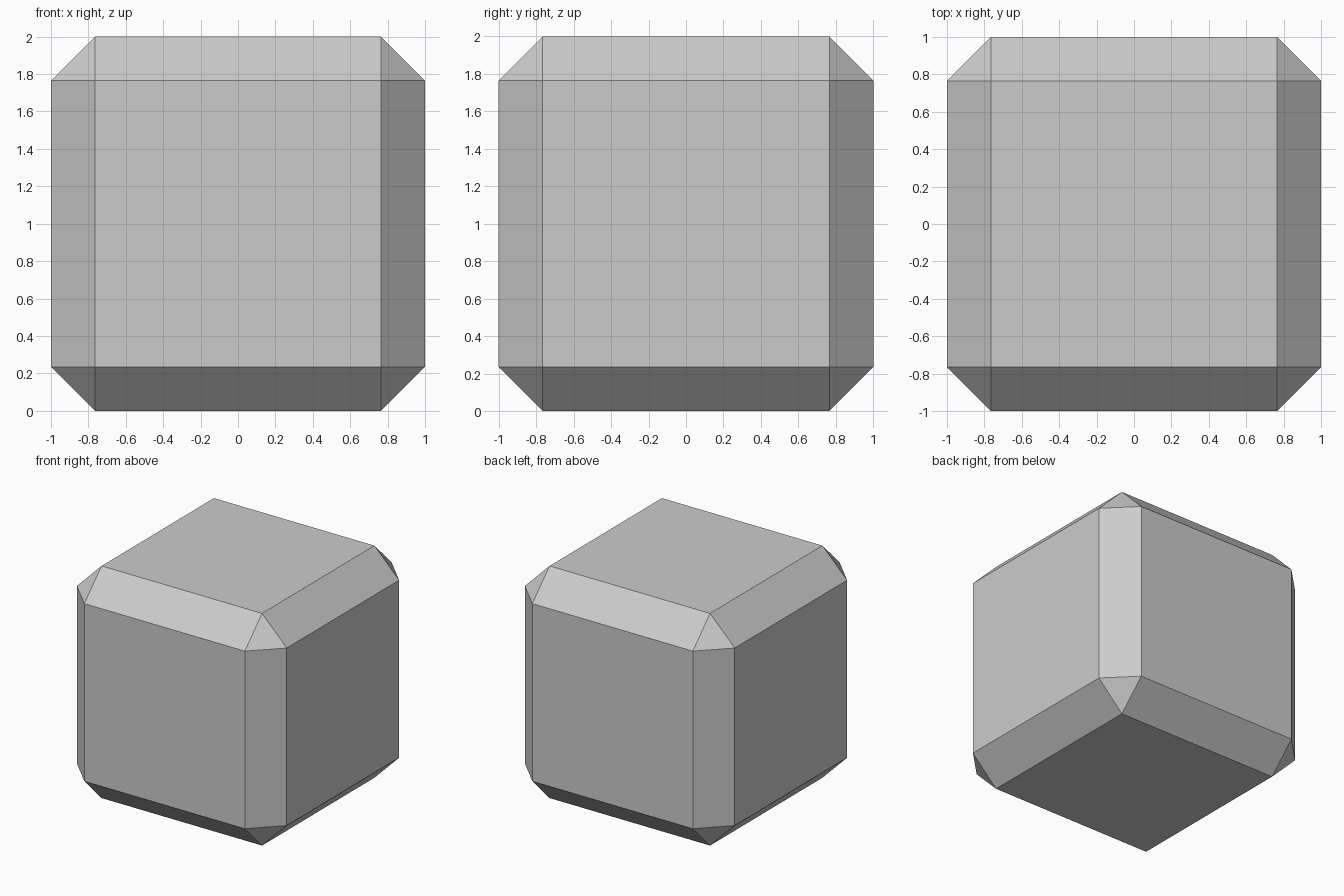
import bpy
import bmesh

if "Cube" in bpy.data.objects:
    bpy.data.objects.remove(bpy.data.objects["Cube"])

# Chamfered cube: flat single-segment bevel on every edge
bm = bmesh.new()
bmesh.ops.create_cube(bm, size=2.0)
bmesh.ops.bevel(bm, geom=bm.edges[:], offset=0.235, offset_type='OFFSET',
                segments=1, profile=0.5, affect='EDGES')
bmesh.ops.translate(bm, verts=bm.verts, vec=(0, 0, 1))
bmesh.ops.recalc_face_normals(bm, faces=bm.faces)

mesh = bpy.data.meshes.new("chamfered_cube")
bm.to_mesh(mesh)
bm.free()
bpy.context.collection.objects.link(bpy.data.objects.new("chamfered_cube", mesh))
